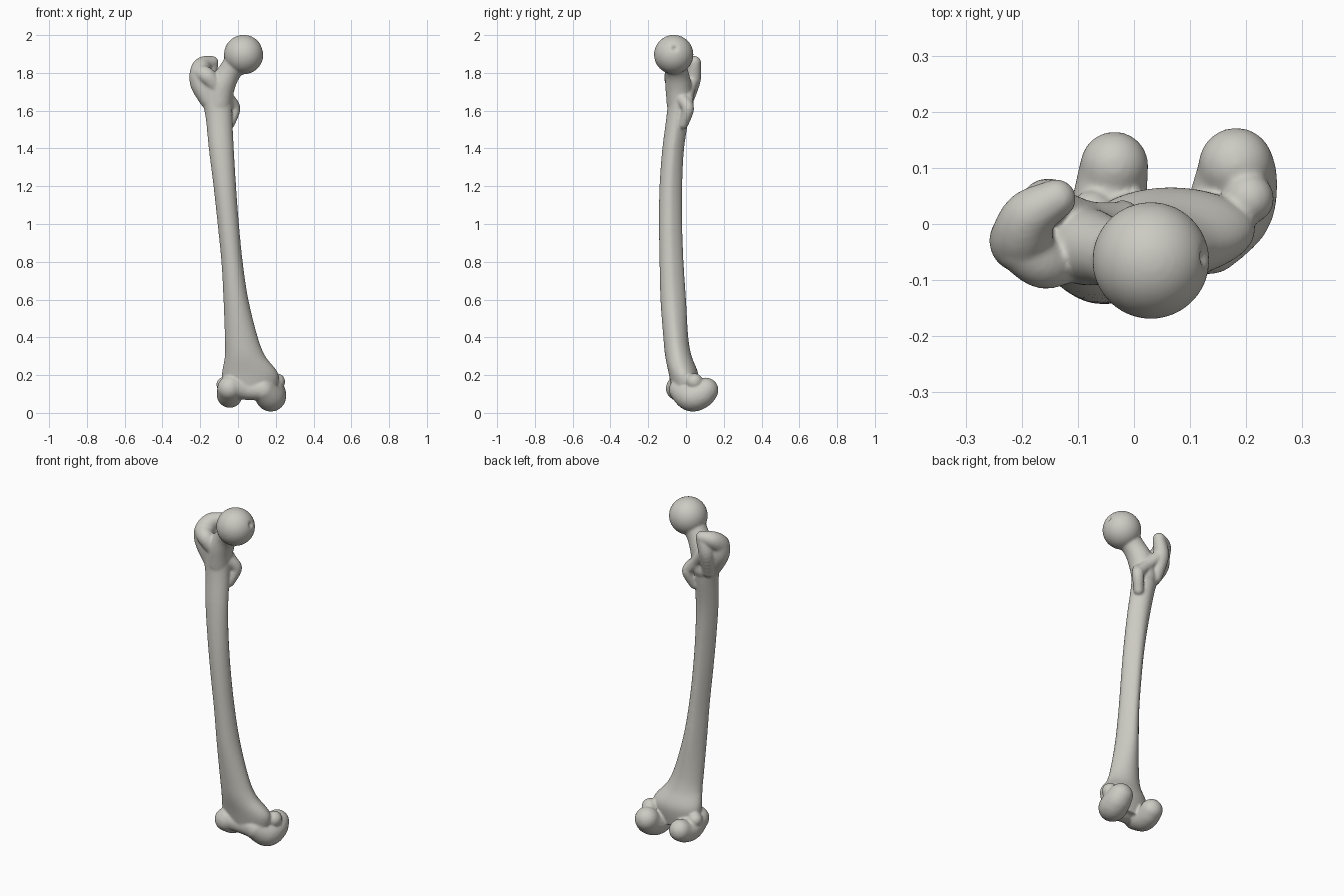
import bpy
import bmesh
from math import sin, cos, pi
from mathutils import Vector, Matrix

old = bpy.data.objects.get("Cube")
if old:
    bpy.data.objects.remove(old, do_unlink=True)

bone_mat = bpy.data.materials.new("bone_grey")
bone_mat.use_nodes = True
colour = (0.60, 0.59, 0.54, 1)
bone_mat.diffuse_color = colour
bsdf = next(n for n in bone_mat.node_tree.nodes if n.type == 'BSDF_PRINCIPLED')
bsdf.inputs["Base Color"].default_value = colour
bsdf.inputs["Roughness"].default_value = 0.6

bm = bmesh.new()


def smooth_path(points, steps):
    """Catmull-Rom interpolation of points with any number of components."""
    pts = [Vector(p) for p in points]
    pts = [pts[0]] + pts + [pts[-1]]
    out = []
    for a, b, c, d in zip(pts, pts[1:], pts[2:], pts[3:]):
        for i in range(steps):
            t = i / steps
            out.append(0.5 * (2 * b + (c - a) * t + (2 * a - 5 * b + 4 * c - d) * t ** 2
                              + (3 * b - a - 3 * c + d) * t ** 3))
    return out + [pts[-1]]


def ball(centre, radius, detail=3):
    return bmesh.ops.create_icosphere(bm, subdivisions=detail, radius=radius,
                                      matrix=Matrix.Translation(centre))["verts"]


def swell(points, steps=6):
    """Row of balls (x, y, z, radius) that the remesh fuses into one rounded form."""
    for p in smooth_path(points, steps):
        ball(p[:3], p[3])


def loft(sections, sides=40, steps=6):
    """Stack of rounded rings (z, left, right, front, back, ridge)."""
    rings = []
    for z, x0, x1, y0, y1, ridge in smooth_path(sections, steps):
        ring = []
        for i in range(sides):
            a = 2 * pi * i / sides
            pinch = 1 - ridge * max(0, sin(a))
            ring.append(bm.verts.new(((x0 + x1) / 2 + (x1 - x0) / 2 * cos(a) * pinch,
                                      (y0 + y1) / 2 + (y1 - y0) / 2 * sin(a), z)))
        rings.append(ring)
    for low, high in zip(rings, rings[1:]):
        for i in range(sides):
            j = (i + 1) % sides
            bm.faces.new((low[i], low[j], high[j], high[i]))
    bm.faces.new(rings[0][::-1])
    bm.faces.new(rings[-1])


# Bowed shaft with a narrow ridge along the back
loft([
    (0.09, -0.07, 0.19, -0.07, 0.05, 0),
    (0.20, -0.085, 0.215, -0.09, 0.065, 0),
    (0.30, -0.07, 0.145, -0.11, 0.03, 0.1),
    (0.40, -0.07, 0.105, -0.12, 0.012, 0.15),
    (0.60, -0.077, 0.055, -0.135, 0.0, 0.25),
    (0.80, -0.088, 0.025, -0.14, -0.013, 0.3),
    (1.00, -0.108, 0.005, -0.143, -0.02, 0.3),
    (1.20, -0.13, -0.01, -0.14, -0.02, 0.3),
    (1.40, -0.155, -0.022, -0.125, -0.01, 0.25),
    (1.60, -0.178, -0.03, -0.10, 0.02, 0.15),
    (1.74, -0.23, -0.02, -0.095, 0.03, 0.1),
])

# Ball head with a small pit on the inner side
head_centre = Vector((0.03, -0.065, 1.897))
pit = Vector((0.94, 0.05, 0.33)).normalized()
for v in ball(head_centre, 0.104, 5):
    away = (v.co - head_centre).normalized().angle(pit)
    if away < 0.22:
        v.co -= pit * 0.016 * (1 + cos(pi * away / 0.22)) / 2

# Neck
swell([(0.01, -0.065, 1.875, 0.068), (-0.045, -0.05, 1.805, 0.062),
       (-0.085, -0.04, 1.73, 0.07), (-0.10, -0.035, 1.64, 0.068)])

# Greater trochanter: outer block, hooked crest and front corner
swell([(-0.155, -0.035, 1.66, 0.05), (-0.195, -0.03, 1.74, 0.057),
       (-0.20, -0.025, 1.80, 0.056), (-0.185, 0.015, 1.84, 0.047),
       (-0.138, 0.045, 1.855, 0.035)])
swell([(-0.14, 0.045, 1.84, 0.035), (-0.16, 0.035, 1.76, 0.043),
       (-0.15, 0.0, 1.64, 0.035)])
swell([(-0.20, -0.04, 1.80, 0.048), (-0.16, -0.07, 1.78, 0.046),
       (-0.11, -0.055, 1.72, 0.045)])

# Crest at the back and lesser trochanter
swell([(-0.15, 0.035, 1.76, 0.035), (-0.085, 0.01, 1.69, 0.033),
       (-0.03, 0.01, 1.63, 0.03)])
swell([(-0.05, -0.02, 1.66, 0.035), (-0.02, 0.01, 1.61, 0.033),
       (-0.045, -0.015, 1.53, 0.028)])

# Knee condyles, curving backwards, and the bridge between them
swell([(0.135, -0.03, 0.12, 0.06), (0.17, 0.025, 0.085, 0.077),
       (0.182, 0.075, 0.095, 0.074), (0.182, 0.105, 0.12, 0.067)])
swell([(-0.045, -0.042, 0.13, 0.065), (-0.045, 0.02, 0.097, 0.068),
       (-0.04, 0.07, 0.095, 0.064), (-0.035, 0.104, 0.11, 0.061)])
swell([(-0.04, -0.042, 0.14, 0.06), (0.045, -0.025, 0.125, 0.057),
       (0.13, -0.03, 0.125, 0.06)])
# Side bumps above the condyles
ball((0.205, 0.045, 0.165), 0.045)
ball((-0.075, 0.02, 0.15), 0.04)

# Fuse every form into one smooth bone
mesh = bpy.data.meshes.new("thigh_bone")
bm.to_mesh(mesh)
bm.free()
bone = bpy.data.objects.new("thigh_bone", mesh)
bpy.context.collection.objects.link(bone)
mesh.materials.append(bone_mat)
mesh.polygons.foreach_set("use_smooth", [True] * len(mesh.polygons))

remesh = bone.modifiers.new("fuse", 'REMESH')
remesh.mode = 'VOXEL'
remesh.voxel_size = 0.006
remesh.use_smooth_shade = True
soften = bone.modifiers.new("soften", 'SMOOTH')
soften.factor = 0.5
soften.iterations = 8
